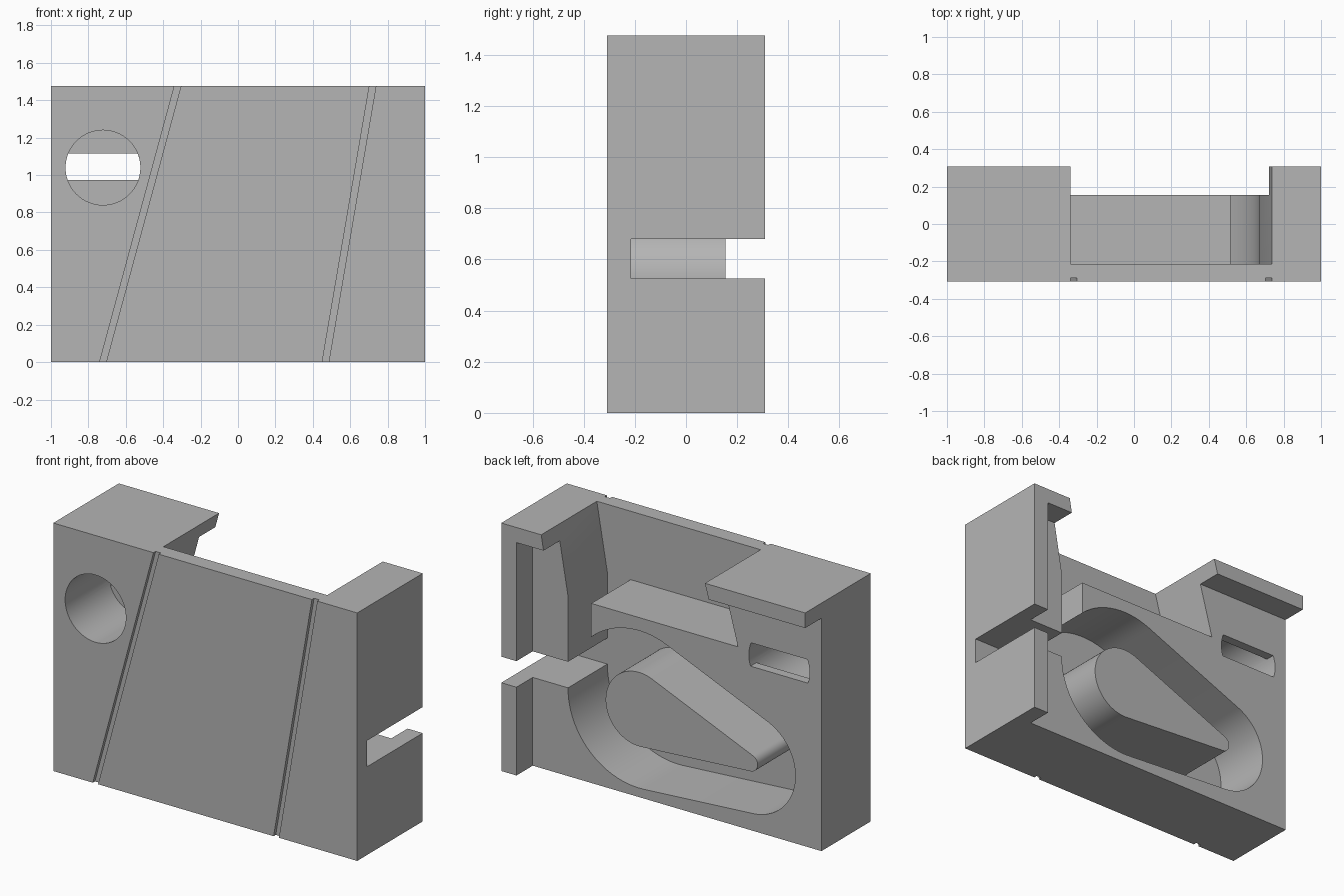
import bpy, bmesh, math

cube = bpy.data.objects.get("Cube")
if cube:
    bpy.data.objects.remove(cube, do_unlink=True)

W, D, H = 1.0, 0.308, 1.475      # half width, half depth, height
BACK, FLOOR = 0.155, -0.215      # rear face and recess floor in y

grey = bpy.data.materials.new("plain_grey")
grey.use_nodes = True
colour = (0.46, 0.46, 0.46, 1)
grey.diffuse_color = colour
grey.node_tree.nodes["Principled BSDF"].inputs["Base Color"].default_value = colour


def prism(name, outline, y0, y1):
    """Extrude an (x, z) outline along y."""
    bm = bmesh.new()
    face = bm.faces.new([bm.verts.new((x, y0, z)) for x, z in outline])
    new = bmesh.ops.extrude_face_region(bm, geom=[face])["geom"]
    verts = [v for v in new if isinstance(v, bmesh.types.BMVert)]
    bmesh.ops.translate(bm, verts=verts, vec=(0, y1 - y0, 0))
    bmesh.ops.recalc_face_normals(bm, faces=bm.faces)
    mesh = bpy.data.meshes.new(name)
    bm.to_mesh(mesh)
    bm.free()
    mesh.materials.append(grey)
    obj = bpy.data.objects.new(name, mesh)
    bpy.context.collection.objects.link(obj)
    return obj


def rect(x0, x1, z0, z1):
    return [(x0, z0), (x1, z0), (x1, z1), (x0, z1)]


def arc(cx, cz, r, a0, a1, n=48):
    return [(cx + r * math.cos(a0 + (a1 - a0) * i / n),
             cz + r * math.sin(a0 + (a1 - a0) * i / n)) for i in range(n + 1)]


def teardrop(offset):
    """Outline around a large and a small circle joined by tangents."""
    bx, bz, br = 0.2, 0.522, 0.22
    tx, tz, tr = -0.53, 0.40, 0.05
    axis = math.atan2(tz - bz, tx - bx)
    spread = math.acos((br - tr) / math.hypot(tx - bx, tz - bz))
    big = arc(bx, bz, br + offset, axis + spread, axis + 2 * math.pi - spread)
    tip = arc(tx, tz, tr + offset, axis - spread, axis + spread)
    return big + tip


def cut(target, name, outline, y0, y1):
    cutter = prism(name, outline, y0, y1)
    cutter.hide_render = True
    mod = target.modifiers.new(name, 'BOOLEAN')
    mod.operation = 'DIFFERENCE'
    mod.solver = 'EXACT'
    mod.object = cutter
    bpy.context.view_layer.objects.active = target
    bpy.ops.object.modifier_apply(modifier=name)
    bpy.data.objects.remove(cutter, do_unlink=True)


def left_line(z):
    return -0.74 + 0.271 * z


def right_line(z):
    return 0.485 + 0.171 * z


# Block with a rear step that leaves a top lip and a side flange
body = prism("body", rect(-W, W, 0, H), -D, D)
cut(body, "rear_step", rect(-1.2, 0.9, -0.2, 1.385), BACK, 0.5)

# Open-topped recess narrowing into a throat
top, ledge, throat = 1.6, 1.068, 0.515
wall = right_line(ledge)
cut(body, "top_recess",
    [(left_line(top), top), (left_line(ledge), ledge), (throat, ledge),
     (throat, 0.522), (wall, 0.522), (wall, ledge), (right_line(top), top)],
    FLOOR, 0.5)

# Teardrop channel and its side exit
cut(body, "channel", teardrop(0.248), FLOOR, 0.5)
cut(body, "side_slot", rect(0.55, 1.2, 0.525, 0.68), FLOOR, 0.5)

# Front blind bore with a narrow window through its end
hx, hz, hr = -0.722, 1.04, 0.2
low, high = math.asin(-0.065 / hr), math.asin(0.075 / hr)
cut(body, "bore", arc(hx, hz, hr, 0, 2 * math.pi, 64)[:-1], -0.5, 0.10)
cut(body, "bore_window",
    arc(hx, hz, hr, low, high, 10) +
    arc(hx, hz, hr, math.pi - high, math.pi - low, 10), 0.05, 0.5)

# Slanted grooves on the front
for name, line, shift in (("left_groove", left_line, 0),
                          ("right_groove", right_line, -0.035)):
    a, b = line(-0.1) + shift, line(top) + shift
    cut(body, name, [(a, -0.1), (a + 0.035, -0.1), (b + 0.035, top), (b, top)],
        -0.5, -D + 0.02)

# Island standing in the channel
island = prism("teardrop_island", teardrop(0), FLOOR - 0.02, BACK)

for obj in (body, island):
    bpy.ops.object.select_all(action='DESELECT')
    obj.select_set(True)
    bpy.context.view_layer.objects.active = obj
    bpy.ops.object.shade_smooth_by_angle(angle=math.radians(25))
